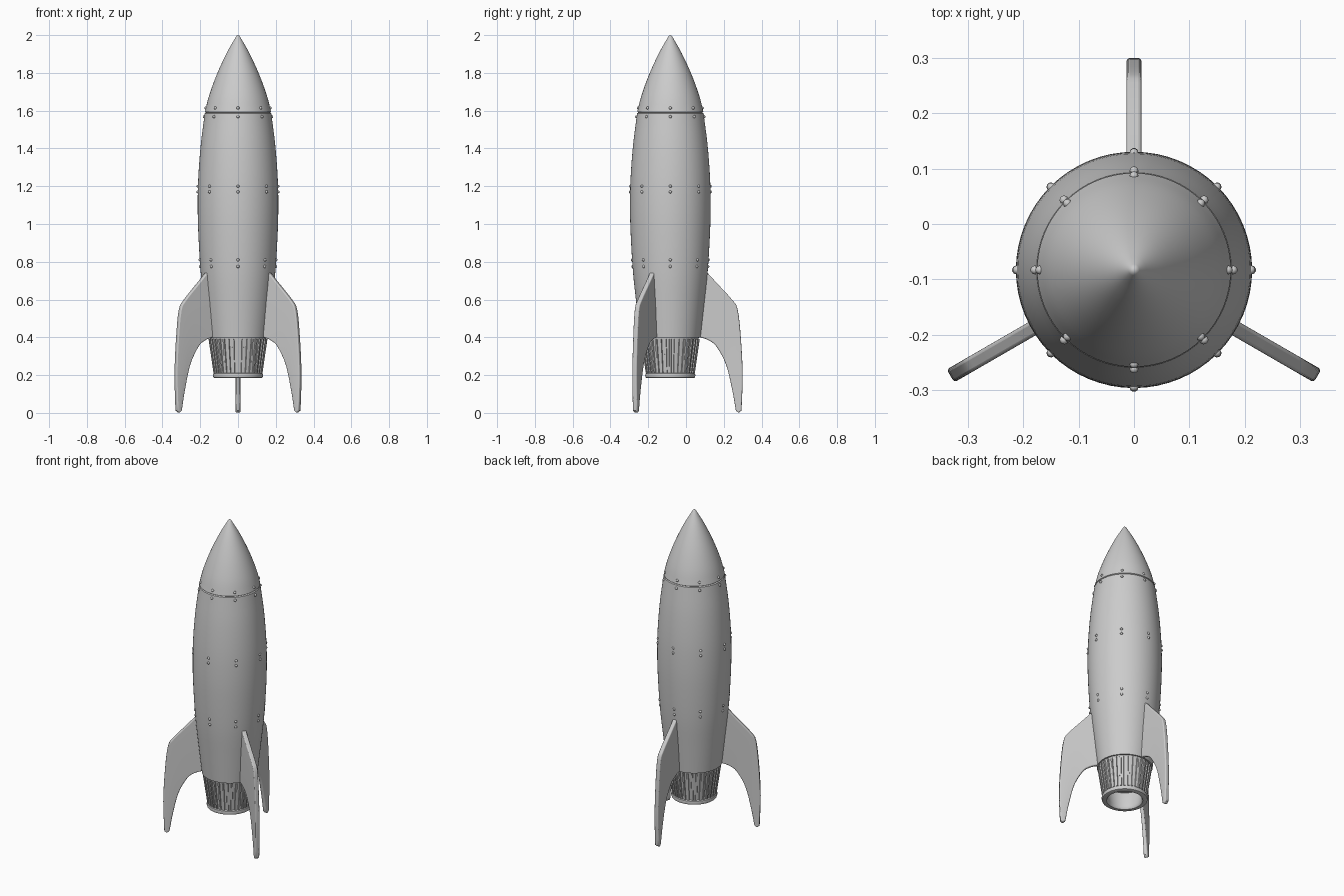
import bpy, bmesh
from math import sin, cos, pi, radians
from mathutils import Matrix, Vector

if "Cube" in bpy.data.objects:
    bpy.data.objects.remove(bpy.data.objects["Cube"])

AXIS_Y = -0.083  # rocket axis is offset so the three fins are centred


def make_object(name, bm, angle=35):
    bmesh.ops.recalc_face_normals(bm, faces=bm.faces)
    bm.transform(Matrix.Translation((0, AXIS_Y, 0)))
    mesh = bpy.data.meshes.new(name)
    bm.to_mesh(mesh)
    bm.free()
    ob = bpy.data.objects.new(name, mesh)
    bpy.context.collection.objects.link(ob)
    bpy.ops.object.select_all(action='DESELECT')
    ob.select_set(True)
    bpy.context.view_layer.objects.active = ob
    bpy.ops.object.shade_smooth_by_angle(angle=radians(angle))
    return ob


def smooth(points, n=4):
    """Catmull-Rom curve through 2D points."""
    p = [Vector(q) for q in points]
    p = [2 * p[0] - p[1]] + p + [2 * p[-1] - p[-2]]
    out = []
    for i in range(1, len(p) - 2):
        a, b, c, d = p[i - 1:i + 3]
        for k in range(n):
            t = k / n
            out.append(0.5 * (2 * b + (c - a) * t + (2 * a - 5 * b + 4 * c - d) * t * t
                              + (3 * b - a - 3 * c + d) * t ** 3))
    return out + [p[-2]]


def lathe(name, profile, steps=64):
    bm = bmesh.new()
    vs = [bm.verts.new((r, 0, z)) for r, z in profile]
    es = [bm.edges.new(pair) for pair in zip(vs, vs[1:])]
    bmesh.ops.spin(bm, geom=vs + es, cent=(0, 0, 0), axis=(0, 0, 1),
                   angle=2 * pi, steps=steps, use_duplicate=False)
    bmesh.ops.remove_doubles(bm, verts=bm.verts, dist=1e-5)
    return make_object(name, bm)


# Hull and nose cone, separated by a fine groove
hull = smooth([(.160, .40), (.179, .57), (.198, .75), (.210, .95), (.2135, 1.1),
               (.210, 1.25), (.197, 1.42), (.176, 1.586)])
lathe("hull", [(.14, .40)] + [tuple(p) for p in hull] + [(.169, 1.590)])
nose = smooth([(.175, 1.594), (.153, 1.68), (.113, 1.79), (.060, 1.905), (.010, 1.993)])
lathe("nose_cone", [(.169, 1.590)] + [tuple(p) for p in nose] + [(.006, 1.998), (0, 2.0)])

# Hollow engine nozzle with a rim
lathe("nozzle", [(.152, .405), (.148, .385), (.124, .212), (.131, .208), (.133, .198),
                 (.130, .187), (.124, .184), (.104, .184), (.099, .190), (.097, .205),
                 (.115, .30), (0, .30)])

# Vertical ribs around the nozzle
RIBS = 36
bm = bmesh.new()
for i in range(RIBS):
    a = 2 * pi * i / RIBS
    ring = []
    for r, z in ((.127, .212), (.153, .392)):
        for dr, w in ((-.008, -.0065), (.003, -.0045), (.003, .0045), (-.008, .0065)):
            x = r + dr
            ring.append(bm.verts.new((x * cos(a) - w * sin(a), x * sin(a) + w * cos(a), z)))
    lo, hi = ring[:4], ring[4:]
    bm.faces.new(lo)
    bm.faces.new(hi)
    for k in range(4):
        bm.faces.new((lo[k], lo[(k + 1) % 4], hi[(k + 1) % 4], hi[k]))
make_object("nozzle_ribs", bm)

# Rivets: paired rows, eight columns
bm = bmesh.new()
for r, z in ((.170, 1.614), (.179, 1.568), (.2115, 1.2), (.2125, 1.17), (.2015, .81), (.199, .775)):
    for i in range(8):
        m = Matrix.Rotation(i * pi / 4, 4, 'Z') @ Matrix.Translation((r, 0, z))
        bmesh.ops.create_uvsphere(bm, u_segments=10, v_segments=6, radius=.008, matrix=m)
make_object("rivets", bm, 60)

# Three swept fins: outer edge, middle crease and thinner inner edge as rails
rails = [
    (smooth([(.15, .793), (.24, .694), (.326, .60), (.357, .545), (.374, .39), (.383, .2), (.377, .012)]), .0135),
    (smooth([(.14, .590), (.19, .570), (.245, .535), (.285, .475), (.318, .36), (.345, .18), (.362, 0)]), .0135),
    (smooth([(.13, .402), (.165, .398), (.205, .383), (.245, .350), (.295, .255), (.328, .12), (.347, .012)]), .0100),
]
for number, deg in enumerate((90, 210, 330), 1):
    bm = bmesh.new()
    sides = [[[bm.verts.new((p.x, s * half, p.y)) for p in pts] for pts, half in rails]
             for s in (-1, 1)]
    n = len(sides[0][0])
    for side in sides:
        for a, b in zip(side, side[1:]):
            for k in range(n - 1):
                bm.faces.new((a[k], a[k + 1], b[k + 1], b[k]))
    left, right = sides
    for j in (0, 2):  # outer and inner edges
        for k in range(n - 1):
            bm.faces.new((left[j][k], left[j][k + 1], right[j][k + 1], right[j][k]))
    for k in (0, n - 1):  # root and tip
        for j in range(2):
            bm.faces.new((left[j][k], left[j + 1][k], right[j + 1][k], right[j][k]))
    bm.transform(Matrix.Rotation(radians(deg), 4, 'Z'))
    fin = make_object(f"fin_{number}", bm, 40)
    bevel = fin.modifiers.new("rounded_edges", 'BEVEL')
    bevel.width = .006
    bevel.segments = 3
    bevel.limit_method = 'ANGLE'
    bevel.angle_limit = radians(50)
